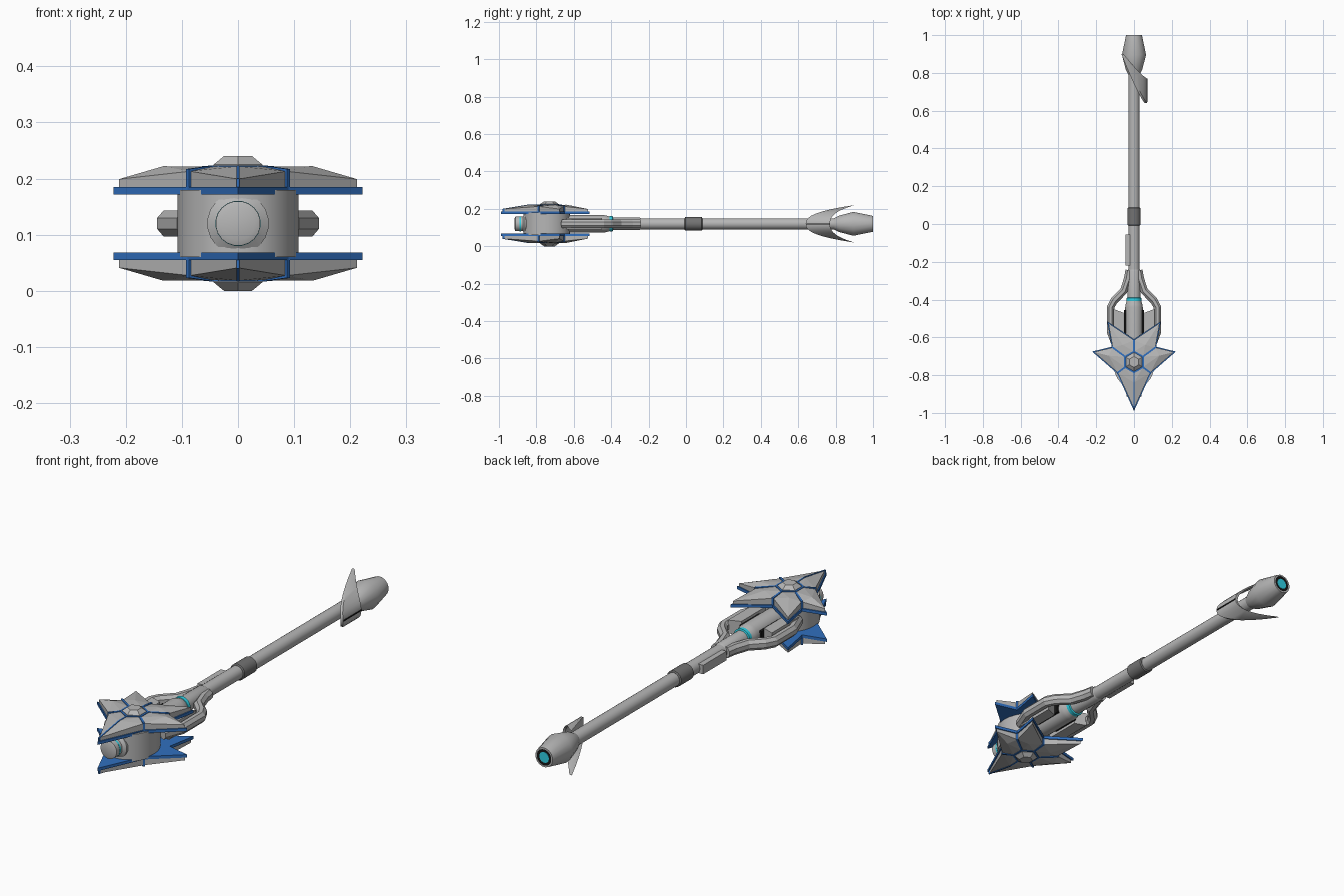
import bpy, bmesh, math
from mathutils import Vector

if "Cube" in bpy.data.objects:
    bpy.data.objects.remove(bpy.data.objects["Cube"])

ZC = 0.12  # height of the long axis


def material(name, rgb):
    m = bpy.data.materials.new(name)
    m.diffuse_color = (*rgb, 1)
    m.use_nodes = True
    m.node_tree.nodes["Principled BSDF"].inputs["Base Color"].default_value = m.diffuse_color
    return m


GREY = material("light grey metal", (0.47, 0.47, 0.47))
DARK = material("dark grey grip", (0.17, 0.17, 0.17))
BLUE = material("blue trim", (0.03, 0.16, 0.52))
CYAN = material("cyan glow", (0.03, 0.65, 0.8))
BLACK = material("black", (0.008, 0.008, 0.008))


def mesh(name, verts, faces, mat, smooth=False, fix=True):
    me = bpy.data.meshes.new(name)
    me.from_pydata([tuple(v) for v in verts], [], faces)
    if fix:
        bm = bmesh.new()
        bm.from_mesh(me)
        bmesh.ops.recalc_face_normals(bm, faces=bm.faces)
        bm.to_mesh(me)
        bm.free()
    me.materials.append(mat)
    ob = bpy.data.objects.new(name, me)
    bpy.context.collection.objects.link(ob)
    if smooth:
        bpy.ops.object.select_all(action='DESELECT')
        ob.select_set(True)
        bpy.context.view_layer.objects.active = ob
        bpy.ops.object.shade_smooth_by_angle(angle=math.radians(35))
    return ob


def rings(name, loops, mat, smooth=False):
    """Skin a list of equal closed loops and cap both ends."""
    n = len(loops[0])
    verts = [v for l in loops for v in l]
    faces = [(k*n+i, k*n+(i+1) % n, (k+1)*n+(i+1) % n, (k+1)*n+i)
             for k in range(len(loops)-1) for i in range(n)]
    faces += [tuple(range(n)), tuple(range(len(verts)-n, len(verts)))]
    return mesh(name, verts, faces, mat, smooth)


def lathe(name, profile, mat, n=20, smooth=True):
    """Turn (radius, y) points about the long axis."""
    loops = [[(r*math.cos(2*math.pi*(i+.5)/n), y, ZC+r*math.sin(2*math.pi*(i+.5)/n))
              for i in range(n)] for r, y in profile]
    return rings(name, loops, mat, smooth)


def box(name, x0, x1, y0, y1, z0, z1, mat):
    return rings(name, [[(x0, y0, z), (x1, y0, z), (x1, y1, z), (x0, y1, z)]
                        for z in (z0, z1)], mat)


def tube(name, path, r, mat, n=8):
    """Octagonal tube along a flat path of (x, y) points."""
    pts = [Vector((x, y, ZC)) for x, y in path]
    loops = []
    for i, p in enumerate(pts):
        t = (pts[min(i+1, len(pts)-1)] - pts[max(i-1, 0)]).normalized()
        s = Vector((-t.y, t.x, 0))
        loops.append([p + s*r*math.cos(2*math.pi*(k+.5)/n)
                      + Vector((0, 0, r*1.15*math.sin(2*math.pi*(k+.5)/n))) for k in range(n)])
    return rings(name, loops, mat)


# Shaft, grip collar and sleeve
lathe("shaft", [(0.03, -0.42), (0.03, 0.84)], GREY)
lathe("grip_collar", [(0.031, -0.008), (0.036, -0.004), (0.036, 0.084), (0.031, 0.088)], DARK)
lathe("shaft_sleeve", [(0.034, -0.42), (0.034, -0.25), (0.03, -0.24)], GREY)
box("shaft_rail", -0.046, -0.01, -0.22, -0.055, 0.10, 0.14, GREY)

# Pommel with glowing recess
lathe("pommel", [(0.03, 0.79), (0.045, 0.82), (0.065, 0.895), (0.043, 1.0),
                 (0.036, 1.0), (0.034, 0.975)], GREY, 16)
lathe("pommel_black_ring", [(0.037, 0.97), (0.037, 0.9985)], BLACK, 16)
lathe("pommel_glow", [(0.024, 0.98), (0.024, 0.9995)], CYAN, 16)

# Crescent guard wrapping the +x side of the shaft
N = 16


def crescent(inset, scale=1.0):
    outer, inner = [], []
    for i in range(N+1):
        t = -1 + 2*i/N
        a = abs(t)
        x = 0.07 - 0.125*a**1.8 - inset
        z = ZC + math.copysign(0.1*a**0.85, t)
        yo = 0.64 + 0.26*a**2.2
        yi = 0.77 + 0.13*a**2.2
        outer.append((x, yo, z))
        inner.append((x, yi, z))
    return outer, inner


a, b = crescent(0)
c, d = crescent(0.012)
rings("crescent_guard", [[a[i], b[i], d[i], c[i]] for i in range(N+1)], GREY, True)
e, f = crescent(-0.001)
rings("guard_seam", [[(0.0715, y, ZC+dz) for y, dz in
                      ((0.645, -.003), (0.77, -.003), (0.77, .003), (0.645, .003))],
                     [(0.066, y, ZC+dz) for y, dz in
                      ((0.645, -.003), (0.77, -.003), (0.77, .003), (0.645, .003))]], BLACK)

# Canister behind the head
lathe("canister", [(0.034, -0.395), (0.045, -0.425), (0.047, -0.44), (0.047, -0.66)], GREY)
lathe("canister_glow_ring", [(0.036, -0.39), (0.041, -0.392), (0.041, -0.408), (0.036, -0.41)], CYAN)
for s, side in ((-1, "left"), (1, "right")):
    x0, x1 = sorted((s*0.038, s*0.054))
    box("canister_slot_" + side, x0, x1, -0.59, -0.455, 0.10, 0.14, BLACK)
    # Side panel and yoke arm
    rings("side_panel_" + side, [[(s*0.056, -0.64, z), (s*0.056, -0.47, z),
                                  (s*0.108, -0.45, z), (s*0.108, -0.64, z)]
                                 for z in (0.09, 0.15)], GREY)
    tube("yoke_arm_" + side, [(s*0.025, -0.245), (s*0.033, -0.29), (s*0.055, -0.355), (s*0.105, -0.405),
                              (s*0.124, -0.44), (s*0.124, -0.57), (s*0.09, -0.66)], 0.022, GREY)

# Drum core between the plates, and front nozzle
R = 0.108
rings("head_drum", [[(r*math.cos(2*math.pi*i/28), -0.745 + 1.15*r*math.sin(2*math.pi*i/28), z)
                     for i in range(28)] for r, z in ((R, 0.06), (R, 0.18))], GREY, True)
lathe("front_nozzle", [(0.055, -0.8), (0.055, -0.862), (0.04, -0.872), (0.04, -0.912), (0.03, -0.916)], GREY)
lathe("nozzle_glow", [(0.0405, -0.882), (0.0405, -0.89)], CYAN)

# Star plates: outline alternates tips and notches around the centre
C = Vector((0, -0.73))
star = [Vector(p) for p in ((0, -0.99), (0.09, -0.79), (0.222, -0.675), (0.118, -0.65),
                            (0.142, -0.515), (0, -0.61), (-0.142, -0.515), (-0.118, -0.65),
                            (-0.222, -0.675), (-0.09, -0.79))]


def hexa(r, k):
    ang = math.radians(-90 + 60*k)
    return C + Vector((r*math.cos(ang), r*math.sin(ang)))


# Inner hexagon corners facing each notch
hub_of = {1: 1, 3: 2, 5: 3, 7: 4, 9: 5}


def put(p, z, top):
    return Vector((p.x, p.y, z if top else 2*ZC - z))


def bar(name, p, zp, q, zq, top, w=0.0045):
    """Thin blue divider from p to q, upright on the plate."""
    d = (q - p).normalized()
    n = Vector((-d.y, d.x))*w
    rings(name, [[put(v+n, 0.18, top), put(v-n, 0.18, top), put(v-n, z, top), put(v+n, z, top)]
                 for v, z in ((p, zp), (q, zq))], BLUE)


for top, tag in ((True, "top"), (False, "bottom")):
    rings("star_plate_" + tag, [[put(p, z, top) for p in star] for z in (0.172, 0.185)], BLUE)
    # Faceted armour segments, one for each tip
    for t in range(0, 10, 2):
        l, r = (t-1) % 10, (t+1) % 10
        tip, nl, nr = (C + (star[i]-C)*0.955 for i in (t, l, r))
        hl, hr = hexa(0.055, hub_of[l]), hexa(0.055, hub_of[r])
        mid = C + (star[t]-C)*(0.6 if t in (2, 8) else 0.42)
        rim = [(hl, 0.221), (nl, 0.213), (tip, 0.199), (nr, 0.213), (hr, 0.221)]
        if t == 0:
            rim.append((hexa(0.055, 0), 0.221))
        n = len(rim)
        verts = [put(p, z, top) for p, z in rim] + [put(p, 0.184, top) for p, z in rim]
        verts.append(put(mid, 0.222, top))
        faces = [(i, (i+1) % n, 2*n) for i in range(n)]
        faces += [(i, (i+1) % n, n+(i+1) % n, n+i) for i in range(n)]
        faces.append(tuple(range(n, 2*n)))
        mesh(f"armour_{tag}_{t//2}", verts, faces, GREY)
    # Blue dividers, front ridge, hub ring and hub cap
    for i, k in hub_of.items():
        bar(f"divider_{tag}_{k}", hexa(0.05, k), 0.2235, star[i], 0.217, top)
    ridge = C + (star[0]-C)*0.42
    bar("ridge_inner_" + tag, hexa(0.05, 0), 0.2235, ridge, 0.2235, top, 0.003)
    bar("ridge_outer_" + tag, ridge, 0.2235, star[0]+Vector((0, 0.008)), 0.2, top, 0.003)
    rings("hub_ring_" + tag, [[put(hexa(0.06, k), z, top) for k in range(6)]
                              for z in (0.18, 0.2235)], BLUE)
    rings("hub_cap_" + tag, [[put(hexa(rr, k), z, top) for k in range(6)]
                             for rr, z in ((0.05, 0.2), (0.05, 0.225), (0.029, 0.24))], GREY)
